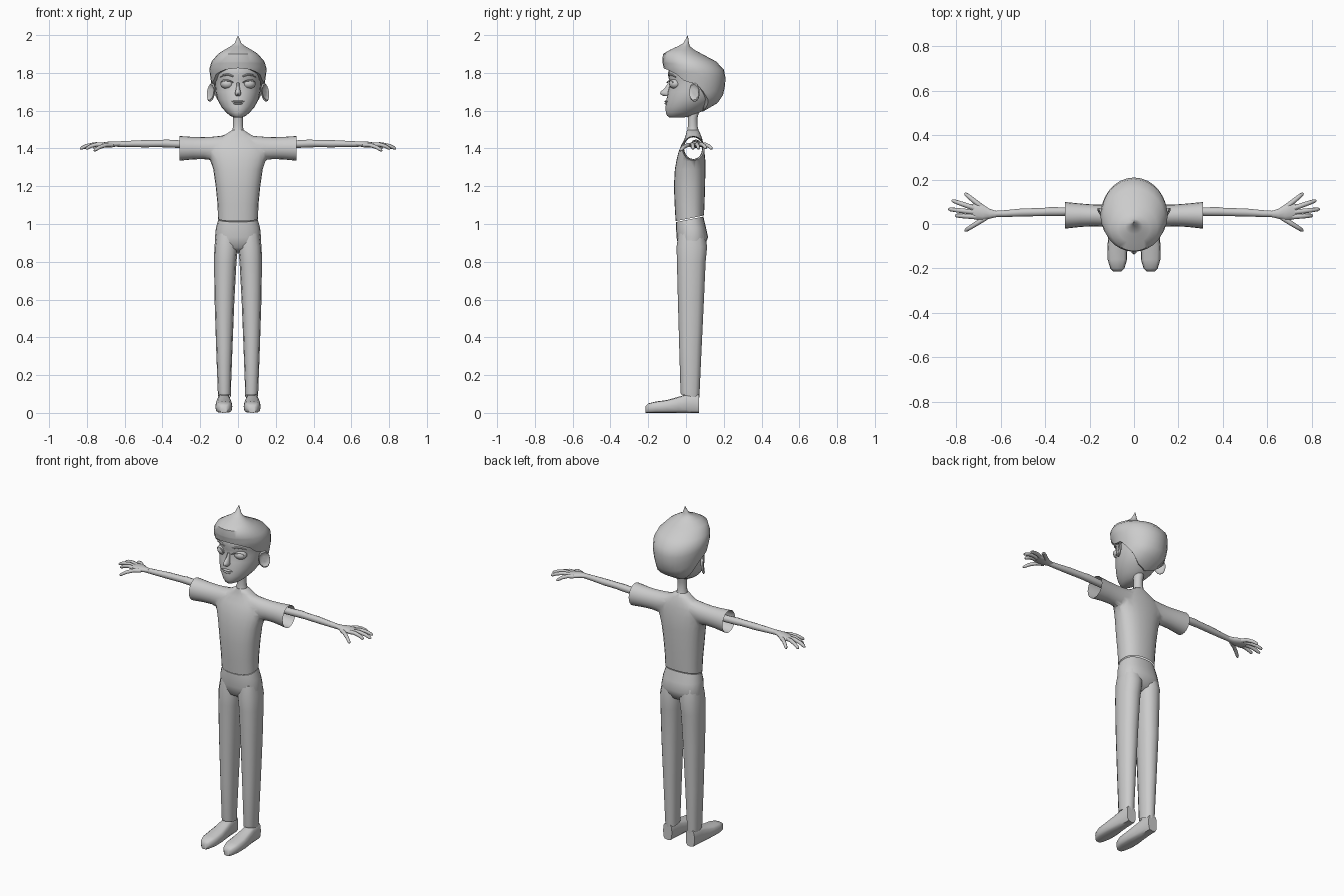
import bpy, bmesh, math
from mathutils import Vector as V, Matrix, Euler

if "Cube" in bpy.data.objects:
    bpy.data.objects.remove(bpy.data.objects["Cube"])

grey = bpy.data.materials.new("plain grey")
grey.use_nodes = True
grey.diffuse_color = (0.6, 0.6, 0.6, 1)
grey.node_tree.nodes["Principled BSDF"].inputs["Base Color"].default_value = (0.6, 0.6, 0.6, 1)


def finish(name, bm, mirror=False, angle=50):
    bmesh.ops.recalc_face_normals(bm, faces=bm.faces)
    me = bpy.data.meshes.new(name)
    bm.to_mesh(me)
    bm.free()
    me.materials.append(grey)
    me.shade_smooth()
    me.set_sharp_from_angle(angle=math.radians(angle))
    ob = bpy.data.objects.new(name, me)
    bpy.context.collection.objects.link(ob)
    if mirror:
        ob.modifiers.new("Mirror", "MIRROR").use_mirror_merge = False
    return ob


def oval(c, u, v, n=16, p=1.0):
    """Superellipse ring about c with half axes u and v."""
    f = lambda t: math.copysign(abs(t) ** p, t) if abs(t) > 1e-6 else 0
    return [V(c) + V(u) * f(math.sin(a)) + V(v) * f(math.cos(a))
            for a in (2 * math.pi * i / n for i in range(n))]


def skin(bm, rings, start=True, end=True):
    loops = [[bm.verts.new(p) for p in r] for r in rings]
    n = len(loops[0])
    for a, b in zip(loops, loops[1:]):
        for i in range(n):
            j = (i + 1) % n
            bm.faces.new((a[i], a[j], b[j], b[i]))
    if start:
        bm.faces.new(loops[0])
    if end:
        bm.faces.new(loops[-1])


def loft(name, rings, start=True, end=True, mirror=False, angle=50):
    bm = bmesh.new()
    skin(bm, rings, start, end)
    return finish(name, bm, mirror, angle)


def level(z, w, yf, yb, x=0, n=20, p=1.0, tilt=0.0):
    """Horizontal ring: half width, front and back; tilt lifts the back."""
    ym, d = (yf + yb) / 2, (yb - yf) / 2
    return oval((x, ym, z), (w, 0, 0), (0, -d, -tilt * d), n, p)


def tube(points, n=8):
    """Rings along points of (x, y, z, radius) running mostly along x."""
    out = []
    for i, q in enumerate(points):
        d = V(points[min(i + 1, len(points) - 1)][:3]) - V(points[max(i - 1, 0)][:3])
        s = d.cross(V((0, 0, 1))).normalized()
        out.append(oval(q[:3], s * q[3], s.cross(d).normalized() * q[3], n))
    return out


def blob(name, loc, size, rot=(0, 0, 0), dish=False, mirror=True):
    bm = bmesh.new()
    bmesh.ops.create_uvsphere(bm, u_segments=16, v_segments=10, radius=1)
    if dish:
        for v in bm.verts:
            if v.co.x > 0.6:
                v.co.x = -0.1
    bm.transform(Matrix.LocRotScale(V(loc), Euler(rot), V(size)))
    return finish(name, bm, mirror)


# Shirt: body joined to a sleeve tube, then opened at the hem and cuffs
body = [(1.03, .106, -.055, .095), (1.1, .108, -.06, .098), (1.2, .118, -.064, .101),
        (1.29, .131, -.059, .103), (1.34, .148, -.05, .102), (1.38, .16, -.04, .098),
        (1.42, .15, -.024, .093), (1.45, .11, -.008, .086), (1.475, .065, 0, .077),
        (1.497, .032, .005, .066)]
shirt = loft("shirt", [level(*r, n=24, p=.85, tilt=.2 if r[0] < 1.05 else 0) for r in body])
arms_x = [(.08, 1.36, 1.466, -.012, .086), (.14, 1.338, 1.463, -.014, .088),
          (.18, 1.344, 1.46, -.01, .088), (.24, 1.342, 1.461, -.013, .092),
          (.311, 1.335, 1.466, -.021, .099)]
half = [oval((x, (f + b) / 2, (lo + hi) / 2), (0, (b - f) / 2, 0), (0, 0, (hi - lo) / 2), 20)
        for x, lo, hi, f, b in arms_x]
other = [[V((-p.x, p.y, p.z)) for p in r] for r in reversed(half)]
sleeves = loft("sleeve_helper", other + half)
join = shirt.modifiers.new("Join", "BOOLEAN")
join.operation, join.solver, join.object = "UNION", "EXACT", sleeves
bpy.context.view_layer.update()
joined = bpy.data.meshes.new_from_object(shirt.evaluated_get(bpy.context.evaluated_depsgraph_get()))
bm = bmesh.new()
bm.from_mesh(joined)
for o in (shirt, sleeves):
    bpy.data.objects.remove(o)
ends = [f for f in bm.faces if abs(f.calc_center_median().x) > .308
        or (f.normal.z < -.9 and f.calc_center_median().z < 1.1)]
bmesh.ops.delete(bm, geom=ends, context="FACES")
armpit = [v for v in bm.verts if .08 < abs(v.co.x) < .2 and v.co.z > 1.29]
for _ in range(3):
    bmesh.ops.smooth_vert(bm, verts=armpit, factor=.3, use_axis_x=True, use_axis_y=True, use_axis_z=True)
finish("shirt", bm, angle=60)

# Trousers: hips plus two tapering legs
hips = [(.85, .06, .0, .05), (.875, .118, -.04, .095), (.93, .122, -.05, .117),
        (.98, .117, -.053, .106), (1.025, .104, -.052, .092)]
loft("trouser_hips", [level(*r, n=20, p=.85, tilt=.2 if r[0] > 1 else 0) for r in hips])
legs = [(.088, .038, .105, -.027, .07), (.11, .038, .107, -.029, .072), (.35, .029, .116, -.036, .083),
        (.6, .019, .124, -.043, .095), (.8, .008, .127, -.048, .104),
        (.88, .0, .125, -.05, .112), (.95, .003, .115, -.04, .1)]
loft("trouser_legs", [level(z, (b - a) / 2, f, k, x=(a + b) / 2, n=12, p=.85,
                            tilt=-.2 if z < .1 else 0) for z, a, b, f, k in legs],
     start=False, mirror=True)
loft("ankles", [level(z, .026, -.015, .055, x=.072, n=10) for z in (.05, .2)], mirror=True)

# Shoes: flat soles, rounded toes, lofted from toe to heel
shoe = [(-.214, .018, .036), (-.2, .032, .05), (-.16, .044, .06), (-.1, .045, .068),
        (-.04, .039, .085), (.0, .034, .097), (.04, .031, .1), (.068, .029, .098)]
loft("shoes", [oval((.075, y, h / 2), (w, 0, 0), (0, 0, h / 2), 12, .6) for y, w, h in shoe],
     mirror=True, angle=45)

# Arms and hands
arm = [(.12, .05, 1.425, .022), (.31, .056, 1.423, .02), (.38, .056, 1.426, .021),
       (.41, .054, 1.426, .019), (.5, .052, 1.425, .019), (.58, .047, 1.424, .016),
       (.64, .045, 1.423, .014)]
loft("arms", tube(arm, 10), mirror=True)
palm = [(.62, .045, .014, .012), (.65, .046, .022, .014), (.68, .052, .036, .016),
        (.71, .057, .038, .014), (.735, .058, .03, .009)]
loft("palms", [oval((x, y, 1.47 - x * .072), (0, w, 0), (0, 0, h), 12) for x, y, w, h in palm], mirror=True)
fingers = {"thumb": (.665, .03, .762, -.031, 1.388), "index": (.715, .033, .805, .038, 1.397),
           "middle": (.72, .053, .836, .067, 1.398), "ring": (.715, .07, .82, .106, 1.4),
           "little": (.69, .08, .762, .138, 1.397)}
for name, (x0, y0, x1, y1, z1) in fingers.items():
    a, b = V((x0, y0, 1.418)), V((x1, y1, z1))
    pts = [(*(a.lerp(b, t) + V((0, 0, .012 * math.sin(math.pi * t)))), r)
           for t, r in ((0, .012), (.35, .011), (.7, .01), (.93, .0085), (1, .004))]
    loft(name + "_fingers", tube(pts), mirror=True)

# Neck
neck = [(1.46, .045, -.005, .08), (1.49, .031, .006, .068), (1.52, .027, .01, .061),
        (1.56, .027, .01, .06), (1.63, .032, .0, .08)]
loft("neck", [level(*r, n=14) for r in neck])

# Head
skull = [(1.564, .02, -.088, -.01), (1.573, .042, -.1, .035), (1.592, .064, -.107, .075),
         (1.62, .088, -.108, .115), (1.66, .109, -.103, .16), (1.7, .118, -.097, .18),
         (1.735, .122, -.087, .19), (1.765, .124, -.09, .19), (1.79, .127, -.095, .185),
         (1.83, .125, -.092, .165), (1.87, .095, -.065, .12)]
loft("head", [level(*r, n=24) for r in skull])
blob("ears", (.143, .045, 1.697), (.012, .033, .05), (.15, -.1, -.62), dish=True)

# Face details
nose = [(1.748, .007, -.094, -.07), (1.72, .01, -.112, -.07), (1.7, .015, -.135, -.07),
        (1.688, .017, -.137, -.07), (1.677, .011, -.118, -.07)]
loft("nose", [level(*r, n=10) for r in nose])
blob("eyes", (.058, -.058, 1.742), (.036, .031, .027), (0, 0, .35))
blob("upper_lip", (0, -.103, 1.649), (.034, .01, .006), mirror=False)
blob("lower_lip", (0, -.104, 1.638), (.024, .01, .006), mirror=False)
brow = [(.025, -.09, 1.782, .004), (.05, -.086, 1.792, .006), (.075, -.072, 1.789, .005),
        (.095, -.055, 1.778, .002)]
loft("eyebrows", tube(brow, 6), mirror=True)
lid = [(.058 + .034 * math.cos(t), -.084 + .017 * math.cos(t), 1.742 + .017 * math.sin(t), .0035)
       for t in (math.pi * i / 8 for i in range(9))]
loft("upper_eyelids", tube(lid[1:-1], 6), mirror=True)

# Hair: shell whose lower edge follows a hairline, swept up to a point
shell = [(1.59, .06, -.04, .08), (1.62, .1, -.05, .135), (1.655, .122, -.07, .19),
         (1.7, .133, -.08, .2), (1.76, .144, -.1, .212), (1.82, .152, -.117, .2),
         (1.86, .14, -.125, .16), (1.9, .106, -.122, .085), (1.922, .072, -.085, .045),
         (1.94, .04, -.045, .022), (1.957, .018, -.014, .016), (1.997, .001, .008, .01)]
hairline = [(0, 1.825), (.5, 1.817), (.95, 1.79), (1.2, 1.745), (1.5, 1.752), (1.8, 1.7),
            (2.1, 1.645), (2.5, 1.61), (3.15, 1.595)]


def lookup(table, t):
    for a, b in zip(table, table[1:]):
        if t <= b[0]:
            k = max(0, (t - a[0]) / (b[0] - a[0]))
            return [p + (q - p) * k for p, q in zip(a[1:], b[1:])]
    return list(table[-1][1:])


def hair_point(a, z):
    w, f, b = lookup(shell, z)
    return V((w * math.sin(a), (f + b) / 2 - (b - f) / 2 * math.cos(a), z))


angles = [2 * math.pi * i / 28 for i in range(28)]
edge = [lookup(hairline, min(a, 2 * math.pi - a))[0] for a in angles]
rows = [[hair_point(a, e + (1.86 - e) * t / 6) for a, e in zip(angles, edge)] for t in range(7)]
rows += [[hair_point(a, r[0]) for a in angles] for r in shell[7:]]
inner = [V((p.x * .78, .04 + (p.y - .04) * .78, p.z + .003)) for p in rows[0]]
loft("hair", [inner] + rows, start=False, angle=45)
